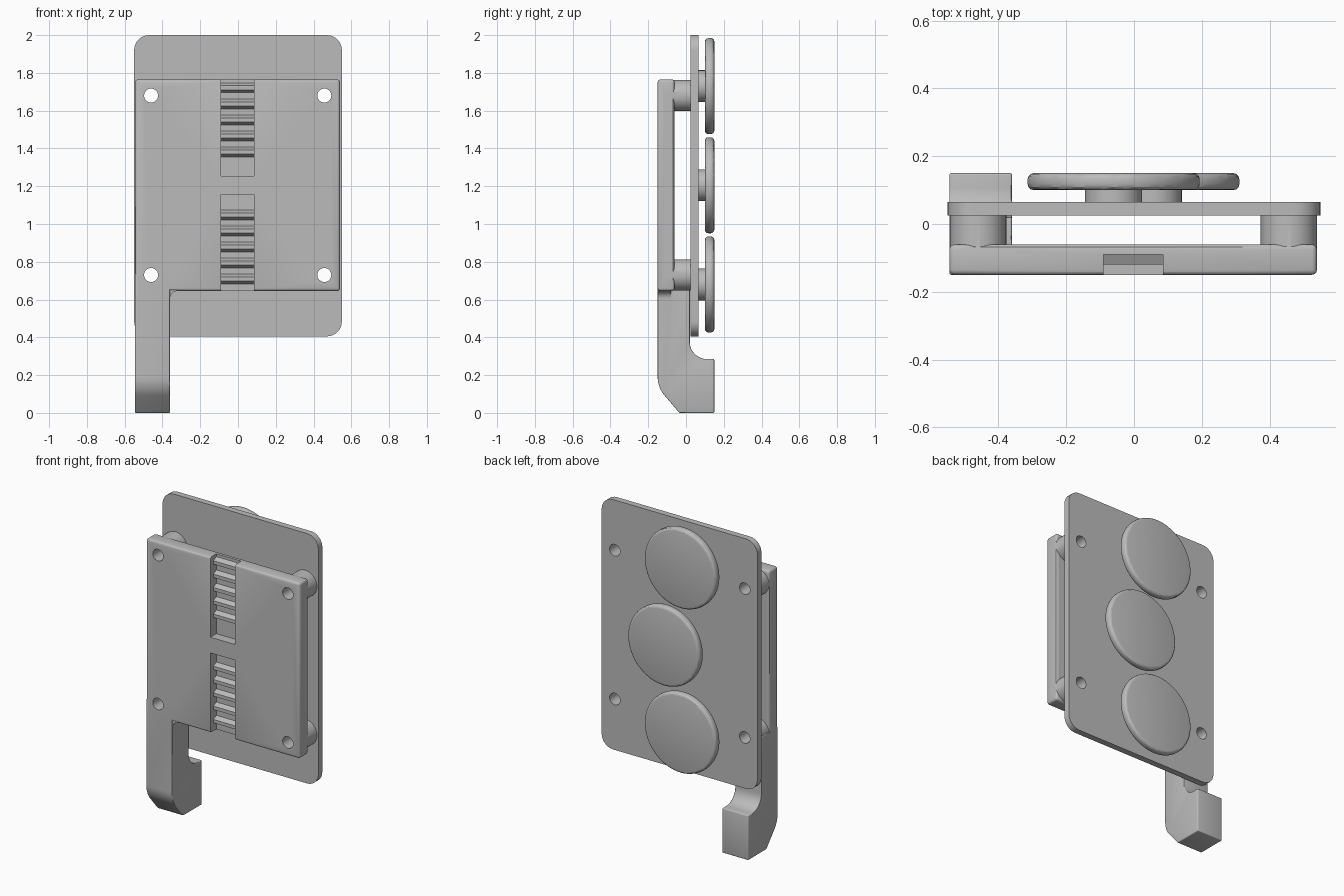
import bpy, bmesh, math
from mathutils import Vector

if "Cube" in bpy.data.objects:
    bpy.data.objects.remove(bpy.data.objects["Cube"])

grey = bpy.data.materials.new("plain grey")
grey.use_nodes = True
COLOUR = (0.5, 0.5, 0.5, 1)
grey.diffuse_color = COLOUR
grey.node_tree.nodes["Principled BSDF"].inputs["Base Color"].default_value = COLOUR


def prism(name, points, depth, bevel=0.0, segments=3):
    """Extrude a closed loop of 3D points along the vector depth."""
    bm = bmesh.new()
    face = bm.faces.new([bm.verts.new(p) for p in points])
    new = bmesh.ops.extrude_face_region(bm, geom=[face])["geom"]
    bmesh.ops.translate(bm, vec=depth, verts=[v for v in new if isinstance(v, bmesh.types.BMVert)])
    bmesh.ops.recalc_face_normals(bm, faces=bm.faces)
    if bevel:
        sharp = [e for e in bm.edges if e.calc_face_angle(0) > math.radians(30)]
        bmesh.ops.bevel(bm, geom=sharp, offset=bevel, segments=segments,
                        profile=0.5, affect='EDGES', clamp_overlap=True)
    mesh = bpy.data.meshes.new(name)
    bm.to_mesh(mesh)
    bm.free()
    mesh.materials.append(grey)
    obj = bpy.data.objects.new(name, mesh)
    bpy.context.collection.objects.link(obj)
    return obj


def arc(cu, cv, r, start, end, steps=8):
    angles = [math.radians(start + (end - start) * i / steps) for i in range(steps + 1)]
    return [(cu + r * math.cos(a), cv + r * math.sin(a)) for a in angles]


def front_shape(name, outline, y0, y1, bevel=0.0):
    return prism(name, [(x, y0, z) for x, z in outline], Vector((0, y1 - y0, 0)), bevel)


def side_shape(name, outline, x0, x1, bevel=0.0):
    return prism(name, [(x0, y, z) for y, z in outline], Vector((x1 - x0, 0, 0)), bevel)


def disc(name, x, z, r, y0, y1, bevel=0.0, steps=64):
    return front_shape(name, arc(x, z, r, 0, 360, steps)[:-1], y0, y1, bevel)


def rect(x0, x1, z0, z1):
    return [(x0, z0), (x1, z0), (x1, z1), (x0, z1)]


def combine(target, other, operation):
    mod = target.modifiers.new(operation, 'BOOLEAN')
    mod.operation, mod.solver, mod.object = operation, 'EXACT', other
    bpy.context.view_layer.objects.active = target
    bpy.ops.object.modifier_apply(modifier=mod.name)
    bpy.data.objects.remove(other)


def smooth(obj):
    bpy.ops.object.select_all(action='DESELECT')
    obj.select_set(True)
    bpy.context.view_layer.objects.active = obj
    bpy.ops.object.shade_smooth_by_angle(angle=math.radians(30))


BOTTOM, TOP, FRONT, PLATE = 0.645, 1.765, -0.15, 0.025
HOLES = [(x, z) for x in (-0.46, 0.457) for z in (0.73, 1.68)]

# Front bracket plate
bracket = front_shape("front_bracket", rect(-0.545, 0.54, BOTTOM, TOP), FRONT, -0.06, 0.015)

# Hooked leg with a rounded toe and a foot turned to the rear
leg_outline = ([(FRONT, 0.74)] + arc(0.0, 0.19, 0.15, 180, 223)
               + [(-0.035, 0), (0.15, 0), (0.15, 0.285)]
               + arc(0.11, 0.375, 0.09, 270, 180) + [(0.02, 0.74)])
combine(bracket, side_shape("leg", leg_outline, -0.545, -0.36, 0.006), 'UNION')

# Fillet between the leg and the plate
corner = [(-0.37, 0.665), (-0.37, 0.605)] + arc(-0.32, 0.605, 0.04, 180, 90) + [(-0.32, 0.665)]
combine(bracket, front_shape("fillet", corner, FRONT + 0.004, -0.08), 'UNION')

# Corner posts
for x, z in HOLES:
    combine(bracket, disc("post", x, z, 0.083, -0.11, PLATE), 'UNION')

# Two vertical slots in the front
for z0, z1 in ((1.255, 1.85), (0.55, 1.155)):
    combine(bracket, front_shape("slot", rect(-0.09, 0.085, z0, z1), -0.3, -0.09), 'DIFFERENCE')

# Back plate with rounded corners
R, W, Z0, Z1 = 0.08, 0.55, 0.405, 2.0
outline = (arc(W - R, Z1 - R, R, 0, 90) + arc(R - W, Z1 - R, R, 90, 180)
           + arc(R - W, Z0 + R, R, 180, 270) + arc(W - R, Z0 + R, R, 270, 360))
back_plate = front_shape("back_plate", outline, PLATE, 0.065)

# Screw holes through both plates
for part in (bracket, back_plate):
    for x, z in HOLES:
        combine(part, disc("hole", x, z, 0.037, -0.3, 0.3, steps=32), 'DIFFERENCE')
    smooth(part)

# Toothed racks inside the slots
for name, first, low, high in (("upper_rack", 1.355, 1.345, 1.76), ("lower_rack", 0.682, 0.647, 1.075)):
    pitch, root, tip = 0.085, -0.09, -0.12
    profile = [(-0.085, low), (root, low)]
    for i in range(5):
        z = first + i * pitch
        profile += [(root, z), (tip, z + 0.015), (tip, z + 0.037), (root, min(z + 0.052, high))]
    profile += [(root, high), (-0.085, high)]
    profile = [p for i, p in enumerate(profile) if p != profile[i - 1]]
    side_shape(name, profile, -0.09, 0.085)

# Round pads on short stems at the back
for name, x, z in (("upper", -0.06, 1.73), ("middle", 0.057, 1.205), ("lower", -0.06, 0.68)):
    smooth(disc(name + "_stem", x, z, 0.084, 0.06, 0.105))
    smooth(disc(name + "_pad", x, z, 0.254, 0.10, 0.15, 0.018, steps=96))
